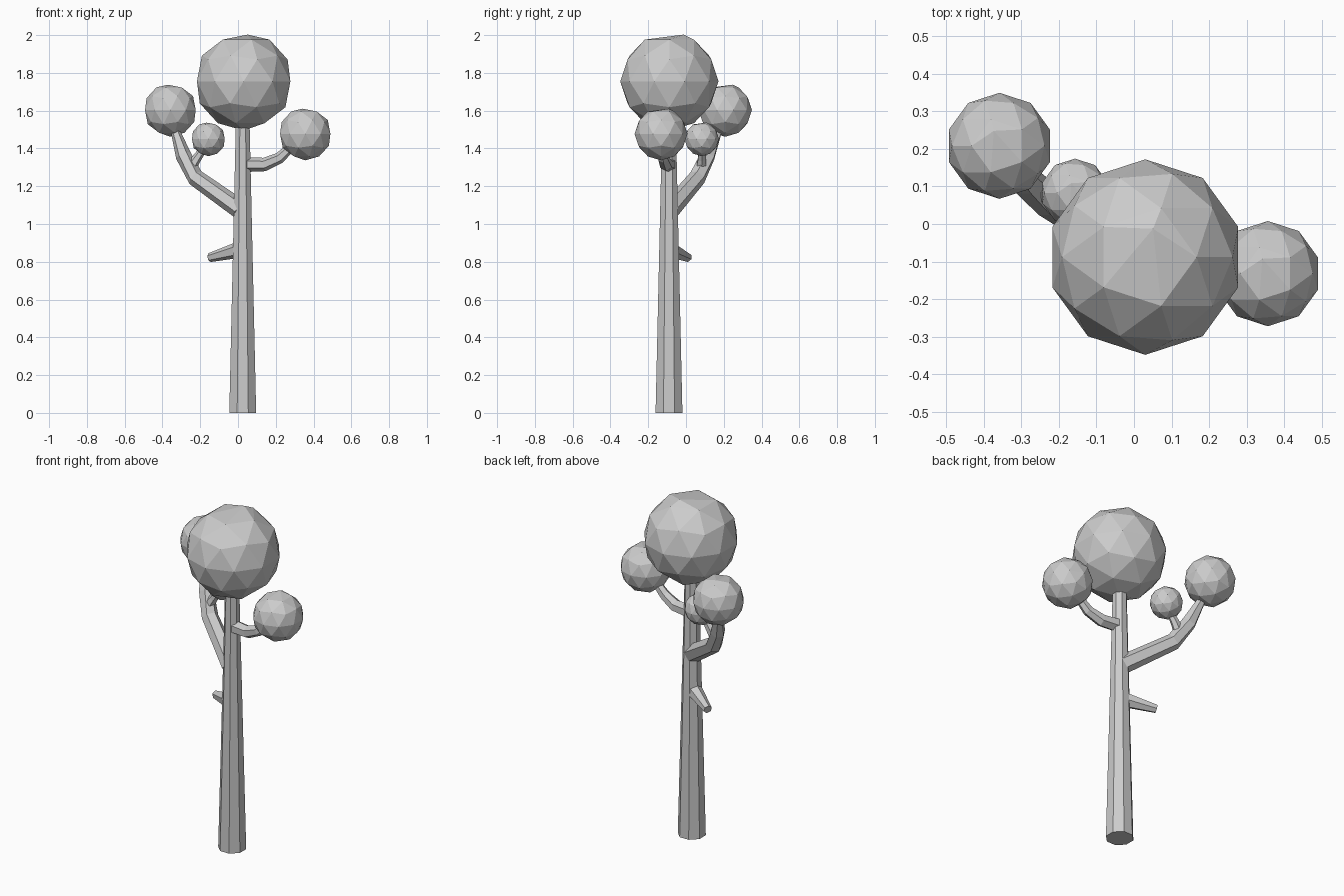
import bpy, bmesh, math
from mathutils import Vector

if "Cube" in bpy.data.objects:
    bpy.data.objects.remove(bpy.data.objects["Cube"])


def finish(bm, name):
    bmesh.ops.recalc_face_normals(bm, faces=bm.faces)
    mesh = bpy.data.meshes.new(name)
    bm.to_mesh(mesh)
    bm.free()
    obj = bpy.data.objects.new(name, mesh)
    bpy.context.collection.objects.link(obj)
    return obj


def limb(name, path, sides):
    """Tapered faceted limb; path is a list of (x, y, z, radius)."""
    bm = bmesh.new()
    pts = [Vector(p[:3]) for p in path]
    rings = []
    for i, p in enumerate(pts):
        ahead = pts[min(i + 1, len(pts) - 1)]
        behind = pts[max(i - 1, 0)]
        t = (ahead - behind).normalized()
        ref = Vector((0, 1, 0))
        u = (ref - t * ref.dot(t)).normalized()
        v = t.cross(u)
        ring = []
        for k in range(sides):
            a = 2 * math.pi * (k + 0.5) / sides
            ring.append(bm.verts.new(p + (u * math.cos(a) + v * math.sin(a)) * path[i][3]))
        rings.append(ring)
    for lo, hi in zip(rings, rings[1:]):
        for k in range(sides):
            n = (k + 1) % sides
            bm.faces.new((lo[k], lo[n], hi[n], hi[k]))
    bm.faces.new(rings[0])
    bm.faces.new(rings[-1])
    return finish(bm, name)


def foliage(name, center, radius, turn=0):
    """Faceted ball with its crown point pushed slightly backwards."""
    bm = bmesh.new()
    bmesh.ops.create_icosphere(bm, subdivisions=2, radius=radius)
    top = max(bm.verts, key=lambda v: v.co.z)
    top.co = Vector((0.08, 0.29, 0.953)) * radius
    obj = finish(bm, name)
    obj.location = center
    obj.rotation_euler.z = math.radians(turn)
    return obj


# Trunk
limb("trunk", [(0.025, -0.09, 0, 0.077), (0.025, -0.09, 1.55, 0.039)], 8)

# Branches
limb("left_branch", [(0.015, -0.085, 1.075, 0.052), (-0.225, 0.06, 1.245, 0.046),
                     (-0.288, 0.115, 1.36, 0.042), (-0.338, 0.175, 1.51, 0.022)], 6)
limb("left_twig", [(-0.255, 0.08, 1.29, 0.032), (-0.22, 0.085, 1.345, 0.025),
                   (-0.175, 0.085, 1.41, 0.018)], 6)
limb("right_branch", [(0.03, -0.09, 1.315, 0.04), (0.14, -0.105, 1.315, 0.036),
                      (0.22, -0.12, 1.35, 0.03), (0.30, -0.125, 1.425, 0.022)], 6)
limb("broken_stub", [(0.01, -0.085, 0.865, 0.044), (-0.15, 0.01, 0.822, 0.024)], 6)

# Foliage
foliage("main_crown", (0.03, -0.088, 1.755), 0.26)
foliage("left_foliage", (-0.358, 0.208, 1.603), 0.141, 36)
foliage("right_foliage", (0.356, -0.132, 1.477), 0.14, 36)
foliage("small_foliage", (-0.157, 0.083, 1.45), 0.091, 36)
